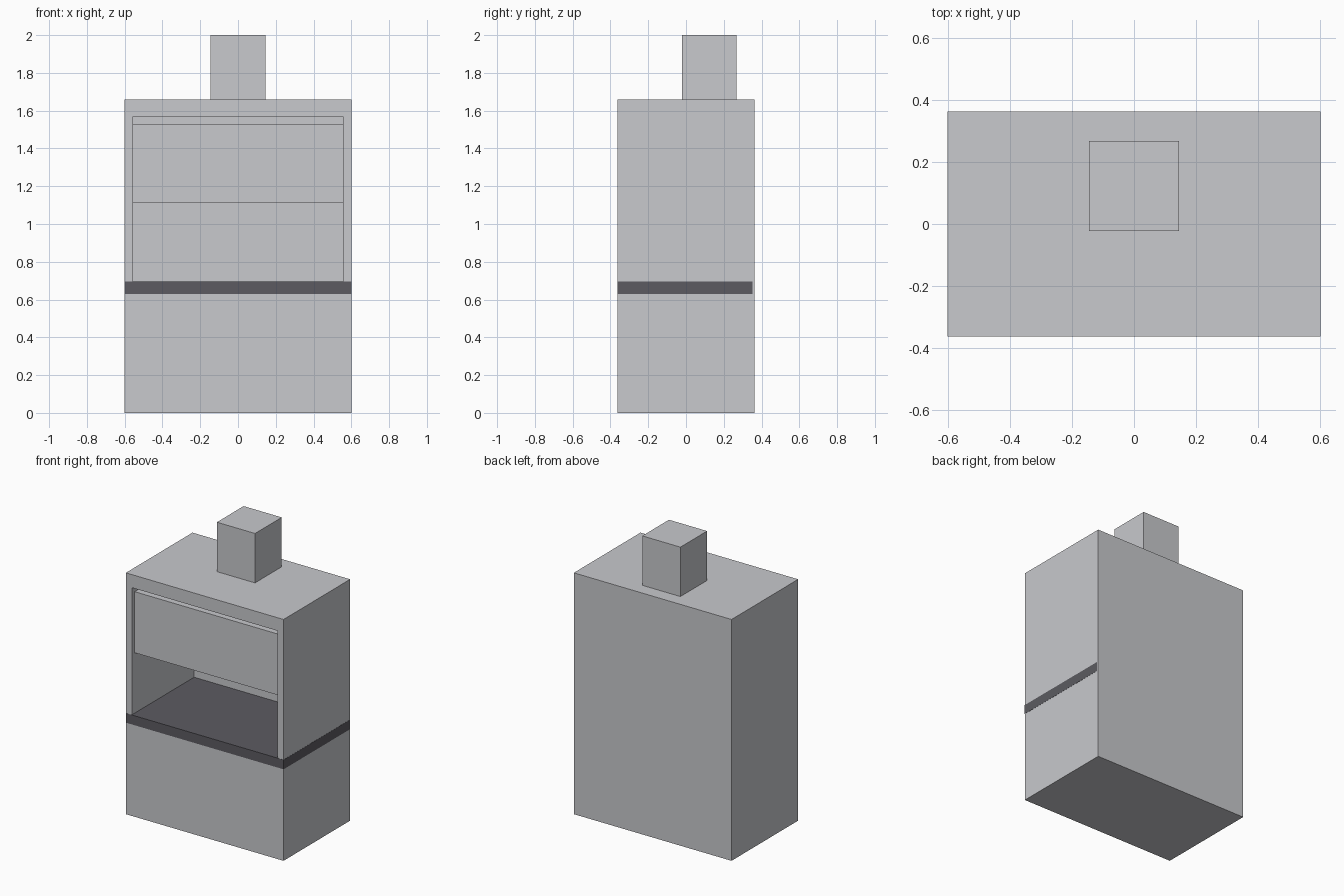
import bpy
import bmesh

default = bpy.data.objects.get("Cube")
if default:
    bpy.data.objects.remove(default, do_unlink=True)


def make_material(name, rgb):
    mat = bpy.data.materials.new(name)
    mat.use_nodes = True
    colour = (*rgb, 1.0)
    mat.diffuse_color = colour
    mat.node_tree.nodes["Principled BSDF"].inputs["Base Color"].default_value = colour
    return mat


light_grey = make_material("light grey", (0.58, 0.585, 0.61))
dark_grey = make_material("dark grey", (0.107, 0.105, 0.12))


def box_mesh(low, high):
    bm = bmesh.new()
    bmesh.ops.create_cube(bm, size=1)
    for v in bm.verts:
        v.co = [a if c < 0 else b for c, a, b in zip(v.co, low, high)]
    return bm


def add_object(name, bm, material):
    bmesh.ops.recalc_face_normals(bm, faces=bm.faces)
    mesh = bpy.data.meshes.new(name)
    bm.to_mesh(mesh)
    bm.free()
    mesh.materials.append(material)
    obj = bpy.data.objects.new(name, mesh)
    bpy.context.collection.objects.link(obj)
    return obj


def add_box(name, low, high, material):
    return add_object(name, box_mesh(low, high), material)


HALF_W, HALF_D, BODY_TOP = 0.6, 0.362, 1.66
OPEN_W, OPEN_LOW, OPEN_HIGH = 0.555, 0.65, 1.57
COUNTER_LOW, COUNTER_TOP = 0.63, 0.695
SASH_FRONT = -0.33

# Cabinet body with a working chamber sunk into the front
bm = box_mesh((-HALF_W, -HALF_D, 0), (HALF_W, HALF_D, BODY_TOP))
bm.normal_update()
front = min(bm.faces, key=lambda f: f.calc_center_median().y)
bmesh.ops.inset_region(bm, faces=[front], thickness=0.04)
middle = front.calc_center_median().z
for v in front.verts:
    v.co.x = OPEN_W if v.co.x > 0 else -OPEN_W
    v.co.z = OPEN_HIGH if v.co.z > middle else OPEN_LOW
chamber = bmesh.ops.extrude_discrete_faces(bm, faces=[front])["faces"][0]
for v in chamber.verts:
    v.co.y = 0.316
add_object("cabinet_body", bm, light_grey)

# Worktop slab, a hair proud of the cabinet
add_box("worktop", (-HALF_W + 0.001, -HALF_D - 0.001, COUNTER_LOW),
        (HALF_W + 0.001, HALF_D - 0.01, COUNTER_TOP), dark_grey)

# Sliding sash: top rail and panel
add_box("sash_rail", (-OPEN_W, SASH_FRONT, 1.46), (OPEN_W, SASH_FRONT + 0.045, 1.53), light_grey)
add_box("sash_panel", (-OPEN_W, SASH_FRONT, 1.11), (OPEN_W, SASH_FRONT + 0.03, 1.46), light_grey)

# Exhaust duct on the roof
add_box("exhaust_duct", (-0.145, -0.022, BODY_TOP), (0.145, 0.268, 2.0), light_grey)
